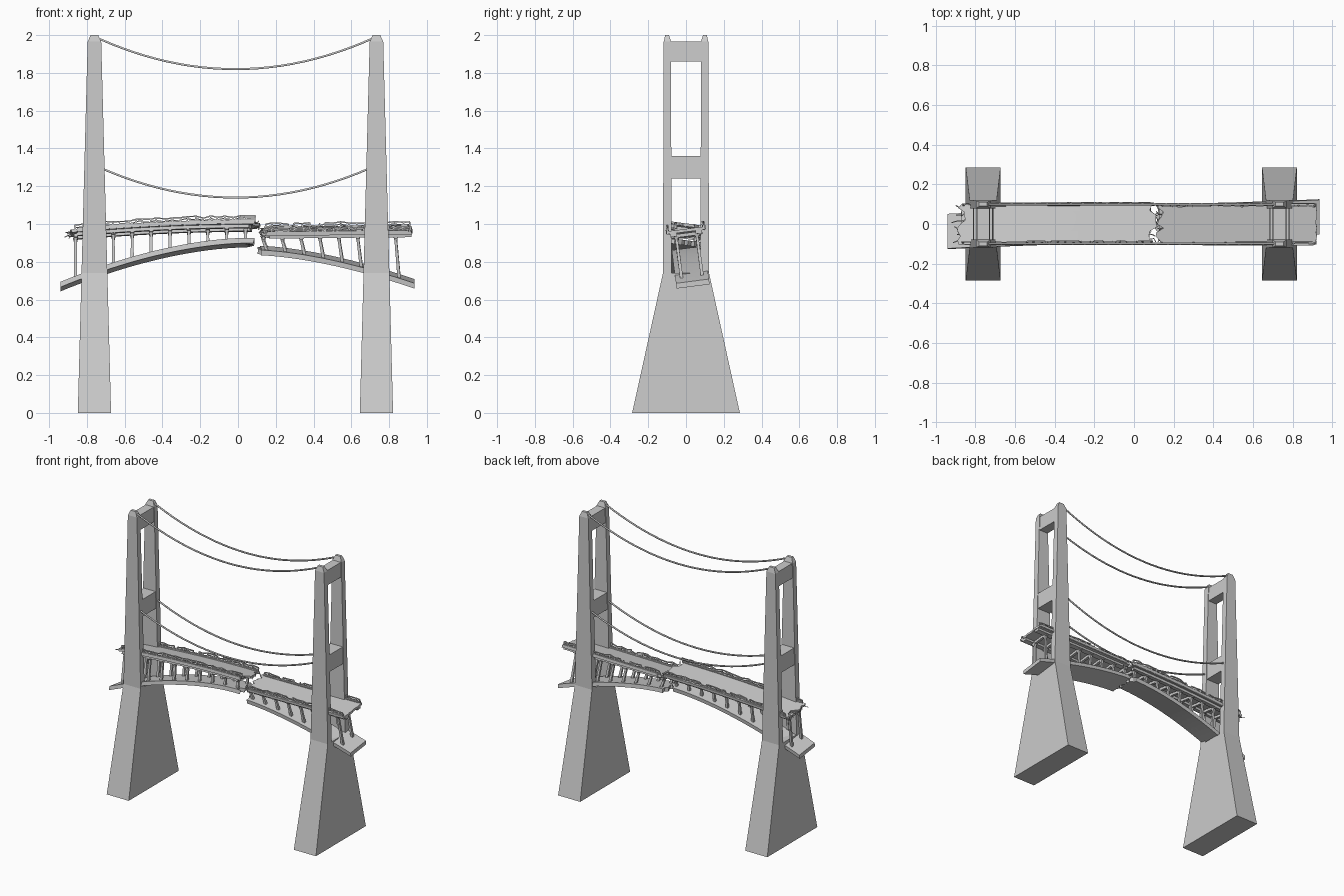
import bpy, bmesh, math, random
from mathutils import Vector

if "Cube" in bpy.data.objects:
    bpy.data.objects.remove(bpy.data.objects["Cube"])
random.seed(4)
rnd = random.uniform


def make(name, verts, faces):
    me = bpy.data.meshes.new(name)
    me.from_pydata([tuple(v) for v in verts], [], faces)
    bm = bmesh.new()
    bm.from_mesh(me)
    bmesh.ops.recalc_face_normals(bm, faces=bm.faces)
    bm.to_mesh(me)
    bm.free()
    ob = bpy.data.objects.new(name, me)
    bpy.context.collection.objects.link(ob)
    return ob


def loft(name, rings):
    """Join stacked rectangular rings (cx, hx, y0, y1, z) into a solid."""
    v, f = [], []
    for cx, hx, y0, y1, z in rings:
        v += [(cx - hx, y0, z), (cx + hx, y0, z), (cx + hx, y1, z), (cx - hx, y1, z)]
    n = len(rings)
    for i in range(n - 1):
        for k in range(4):
            a, b = i * 4 + k, i * 4 + (k + 1) % 4
            f.append((a, b, b + 4, a + 4))
    f += [(3, 2, 1, 0), tuple(range(4 * n - 4, 4 * n))]
    return make(name, v, f)


def tube(name, paths, r, sides=1):
    cu = bpy.data.curves.new(name, 'CURVE')
    cu.dimensions = '3D'
    cu.bevel_depth = r
    cu.bevel_resolution = sides
    cu.use_fill_caps = True
    for path in paths:
        s = cu.splines.new('POLY')
        s.points.add(len(path) - 1)
        for p, q in zip(s.points, path):
            p.co = (*q, 1)
    ob = bpy.data.objects.new(name, cu)
    bpy.context.collection.objects.link(ob)


def hw(z):
    return 0.088 - 0.0265 * z       # tower half width in x at height z


# Towers: pedestal, two legs with chamfered tips, two cross beams
for side, cx in (("left", -0.76), ("right", 0.733)):
    loft(side + "_pedestal", [(cx, hw(0), -.285, .285, 0), (cx, hw(.74), -.122, .122, .74)])
    for s, w in ((-1, "front"), (1, "back")):
        ys = [sorted((s * a, s * b)) for a, b in ((.077, .122), (.079, .118), (.09, .11))]
        loft(f"{side}_{w}_leg", [(cx, hw(.74), *ys[0], .74), (cx, hw(1.965), *ys[1], 1.965),
                                 (cx, .02, *ys[2], 2.0)])
    for i, (z0, z1) in enumerate(((1.24, 1.36), (1.86, 1.965))):
        loft(f"{side}_cross_beam_{i}", [(cx, hw(z0) - .004, -.09, .09, z0),
                                        (cx, hw(z1) - .004, -.09, .09, z1)])

# Sagging main cables
for name, zt, zb, h in (("upper_cables", 1.98, 1.82, .72), ("lower_cables", 1.295, 1.14, .71)):
    tube(name, [[(-.013 + h * t / 12, y, zb + (zt - zb) * (t / 12) ** 2)
                 for t in range(-12, 13)] for y in (-.099, .099)], .006)


# Each broken half is rolled about the deck axis
def roller(deg):
    c, s = math.cos(math.radians(deg)), math.sin(math.radians(deg))

    def P(x, y, z):
        d = z - .96
        return Vector((x, y * c - d * s, .96 + y * s + d * c))
    return P


def slab(name, P, x0, x1, top, thick, y0, y1, jag0=0, jag1=0, ny=10, nx=24):
    """Curved slab following top(x), with jagged broken ends."""
    a = [x0 + rnd(-jag0, jag0) for _ in range(ny + 1)]
    b = [x1 + rnd(-jag1, jag1) for _ in range(ny + 1)]
    v, f = [], []
    for j in range(ny + 1):
        y = y0 + (y1 - y0) * j / ny
        for i in range(nx + 1):
            x = a[j] + (b[j] - a[j]) * i / nx
            off = (rnd(-1, 1) * jag0 if i == 0 else rnd(-1, 1) * jag1 if i == nx else 0) * .4
            v += [P(x, y, top(x)), P(x + off, y, top(x) - thick)]

    def I(i, j, k):
        return (j * (nx + 1) + i) * 2 + k
    for j in range(ny):
        for i in range(nx):
            for k in (0, 1):
                f.append((I(i, j, k), I(i + 1, j, k), I(i + 1, j + 1, k), I(i, j + 1, k)))
        for i in (0, nx):
            f.append((I(i, j, 0), I(i, j + 1, 0), I(i, j + 1, 1), I(i, j, 1)))
    for i in range(nx):
        for j in (0, ny):
            f.append((I(i, j, 0), I(i + 1, j, 0), I(i + 1, j, 1), I(i, j, 1)))
    make(name, v, f)


def bars(name, items):
    """Square bars (p, q, width_p, width_q) merged into one mesh."""
    v, f = [], []
    for p, q, wp, wq in items:
        d = (q - p).normalized()
        u = d.cross(Vector((0, 1, 0)) if abs(d.y) < .8 else Vector((1, 0, 0))).normalized()
        w = d.cross(u)
        n = len(v)
        for c, r in ((p, wp / 2), (q, wq / 2)):
            v += [c + u * r * m + w * r * k for m, k in ((-1, -1), (1, -1), (1, 1), (-1, 1))]
        f += [(n, n + 1, n + 2, n + 3), (n + 4, n + 5, n + 6, n + 7)]
        f += [(n + k, n + (k + 1) % 4, n + 4 + (k + 1) % 4, n + 4 + k) for k in range(4)]
    make(name, v, f)


def half(side, deg, x0, x1, ax0, ax1, deck, arch, cols, lean, jags, ajags):
    P = roller(deg)
    # Deck, stringers beneath it and the arch rib
    slab(side + "_deck", P, x0, x1, deck, .016, -.103, .103, *jags)
    for s, w in ((-1, "front"), (1, "back")):
        y0, y1 = sorted((s * .05, s * .085))
        slab(f"{side}_{w}_stringer", P, x0 + jags[0], x1 - jags[1],
             lambda x: deck(x) - .015, .018, y0, y1, jags[0] * .5, jags[1] * .5, 2)
    slab(side + "_arch", P, ax0, ax1, arch, .028, -.088, .088, *ajags)
    # Column pairs with flared heads and cap beams
    col, cap = [], []
    for x in cols:
        zt, xb = deck(x) - .03, x + lean
        for y in (-.055, .055):
            col.append((P(xb, y, arch(xb) - .01), P(x, y, zt - .022), .017, .014))
            col.append((P(x, y, zt - .024), P(x, y, zt), .014, .026))
        cap.append((P(x, -.08, zt), P(x, .08, zt), .018, .018))
    bars(side + "_columns", col)
    bars(side + "_cap_beams", cap)
    # Battered railings
    for s, w in ((-1, "front"), (1, "back")):
        posts, rails = [], []
        n = int((x1 - x0) / .04)
        tops = []
        for i in range(n + 1):
            x = x0 + .01 + (x1 - x0 - .02) * i / n
            z = deck(x)
            t = P(x + rnd(-.01, .01), s * .096 + rnd(-.004, .004), z + rnd(.02, .031))
            posts.append((P(x, s * .096, z - .004), t, .009, .007))
            tops.append(t)
        for a, b in zip(tops, tops[1:]):
            if rnd(0, 1) < .88:
                rails.append((a, b, .007, .007))
            rails.append((a - Vector((0, 0, .013)), b - Vector((0, 0, .013 + rnd(-.006, .006))), .006, .006))
        bars(f"{side}_{w}_railing", posts + rails)
        slab(f"{side}_{w}_kerb", P, x0 + .02, x1 - .015, lambda x: deck(x) + .007, .02,
             *sorted((s * .088, s * .106)), .008, .008, 1)
    return P


PL = half("left", -7.4, -.87, .095, -.94, .065,
          lambda x: 1.003 - .045 * ((.1 - x) / .98) ** 2,
          lambda x: .915 - .235 * (abs(.05 - x) / .99) ** 1.75,
          [-.86 + .1 * i for i in range(10)], 0, (.025, .025), (0, .025))
PR = half("right", 7.4, .13, .92, .115, .935,
          lambda x: .966 + .008 * (x - .12) / .8,
          lambda x: .873 - .178 * (max(x - .1, 0) / .835) ** 1.6,
          [.135 + .1 * i for i in range(8)], .018, (.025, .003), (.012, 0))

# Bent reinforcement bars at the broken ends
paths = []
for P, x, d, z in ((PL, -.87, -1, .945), (PL, .09, 1, .995), (PR, .14, -1, .958)):
    for k in range(6):
        y = -.085 + .034 * k
        l = rnd(.015, .03 if d > 0 or x > 0 else .05)
        paths.append([P(x - d * .03, y, z), P(x + d * l * .5, y + rnd(-.01, .01), z + rnd(-.005, .008)),
                      P(x + d * l, y + rnd(-.015, .015), z + rnd(-.025, .01))])
tube("broken_rebar", paths, .0025, 0)
